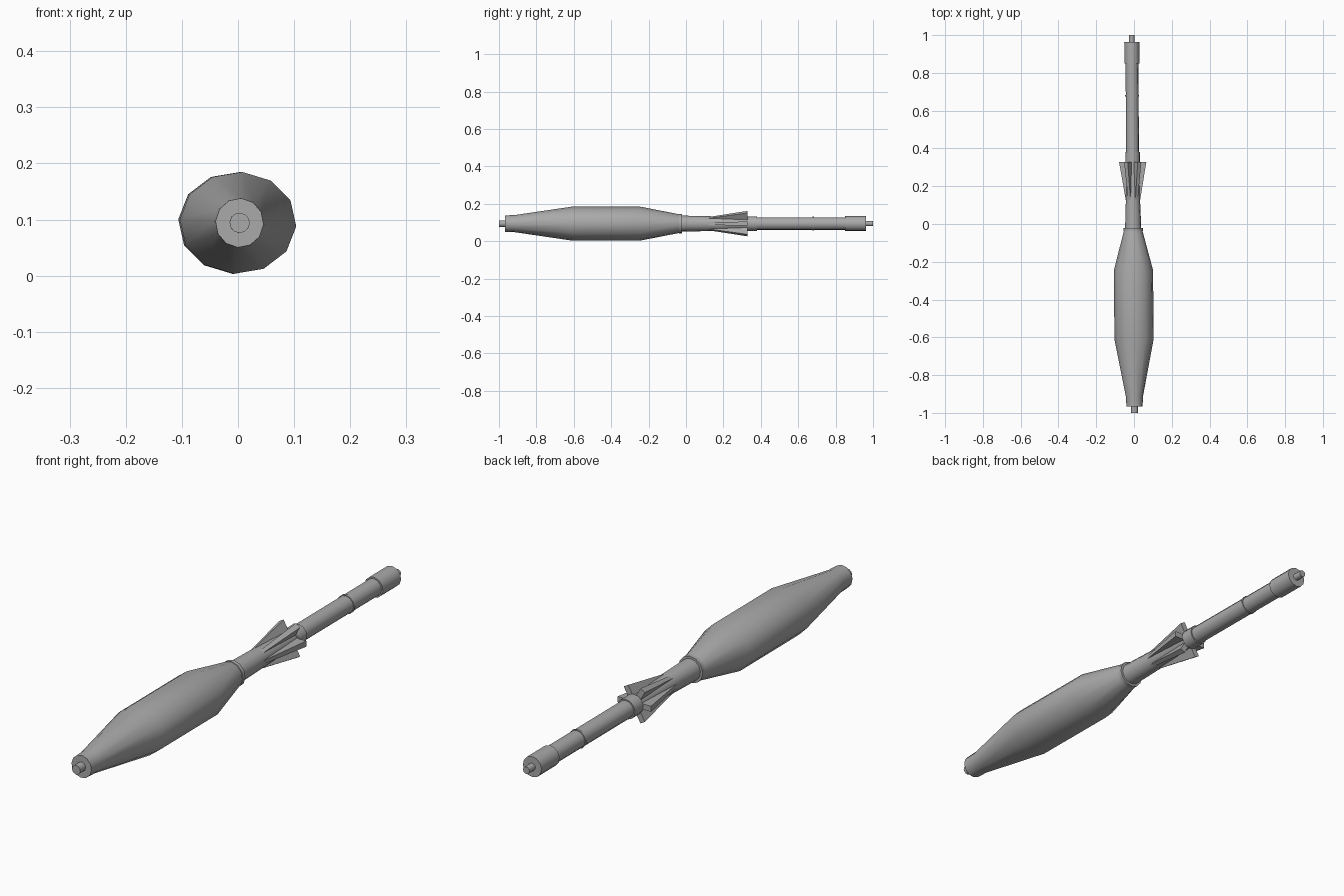
import bpy, bmesh, math

cube = bpy.data.objects.get("Cube")
if cube:
    bpy.data.objects.remove(cube, do_unlink=True)

AXIS_Z = 0.094
SIDES = 12
TURN = math.radians(-4)

grey = bpy.data.materials.new("plain_grey")
grey.use_nodes = True
colour = (0.4, 0.4, 0.4, 1)
grey.diffuse_color = colour
grey.node_tree.nodes["Principled BSDF"].inputs["Base Color"].default_value = colour


def axis_x(y):
    # the whole shaft leans very slightly sideways
    return -0.0045 - 0.0075 * y


def finish(name, bm):
    bmesh.ops.recalc_face_normals(bm, faces=bm.faces)
    mesh = bpy.data.meshes.new(name)
    bm.to_mesh(mesh)
    bm.free()
    mesh.materials.append(grey)
    ob = bpy.data.objects.new(name, mesh)
    bpy.context.collection.objects.link(ob)
    bpy.ops.object.select_all(action='DESELECT')
    ob.select_set(True)
    bpy.context.view_layer.objects.active = ob
    bpy.ops.object.shade_smooth_by_angle(angle=math.radians(42))
    return ob


def lathe(name, profile):
    """Closed round part along y; profile rows are (y, x radius, z radius)."""
    bm = bmesh.new()
    rings = []
    for y, rx, rz in profile:
        angles = [TURN + math.tau * i / SIDES for i in range(SIDES)]
        rings.append([bm.verts.new((axis_x(y) + rx * math.cos(a), y,
                                    AXIS_Z + rz * math.sin(a))) for a in angles])
    for a, b in zip(rings, rings[1:]):
        for i in range(SIDES):
            j = (i + 1) % SIDES
            bm.faces.new((a[i], a[j], b[j], b[i]))
    bm.faces.new(rings[0])
    bm.faces.new(rings[-1])
    return finish(name, bm)


def cylinder(name, y0, y1, r0, r1=None):
    r1 = r1 or r0
    return lathe(name, [(y0, r0, r0), (y1, r1, r1)])


def fin(name, angle):
    """Wedge that rises out of the neck towards the rear."""
    bm = bmesh.new()
    c, s = math.cos(angle), math.sin(angle)
    ends = []
    for y, inner, outer, half in ((0.12, 0.02, 0.037, 0.007), (0.328, 0.02, 0.072, 0.011)):
        ring = []
        for r, t in ((inner, -half), (outer, -half), (outer, half), (inner, half)):
            ring.append(bm.verts.new((axis_x(y) + r * c - t * s, y, AXIS_Z + r * s + t * c)))
        ends.append(ring)
    front, back = ends
    for i in range(4):
        j = (i + 1) % 4
        bm.faces.new((front[i], front[j], back[j], back[i]))
    bm.faces.new(front)
    bm.faces.new(back)
    return finish(name, bm)


# front: pin and swollen body
cylinder("nose_pin", -1.0, -0.96, 0.018)
lathe("body", [(-0.967, 0.043, 0.044), (-0.915, 0.045, 0.046), (-0.61, 0.104, 0.091),
               (-0.245, 0.104, 0.091), (-0.035, 0.049, 0.05)])

# middle: ring, neck and fins
cylinder("neck_ring", -0.037, -0.022, 0.052)
lathe("neck", [(-0.025, 0.043, 0.043), (0.12, 0.038, 0.04), (0.33, 0.033, 0.033)])
for k in range(6):
    fin(f"fin_{k + 1}", math.tau * k / 6)
cylinder("rear_collar", 0.328, 0.38, 0.039)

# rear: tube, joint, end cap and pin
cylinder("front_tube", 0.375, 0.68, 0.034)
cylinder("tube_joint", 0.676, 0.684, 0.037)
cylinder("rear_tube", 0.68, 0.855, 0.034)
cylinder("end_cap", 0.85, 0.963, 0.04)
cylinder("tail_pin", 0.96, 1.0, 0.014)
